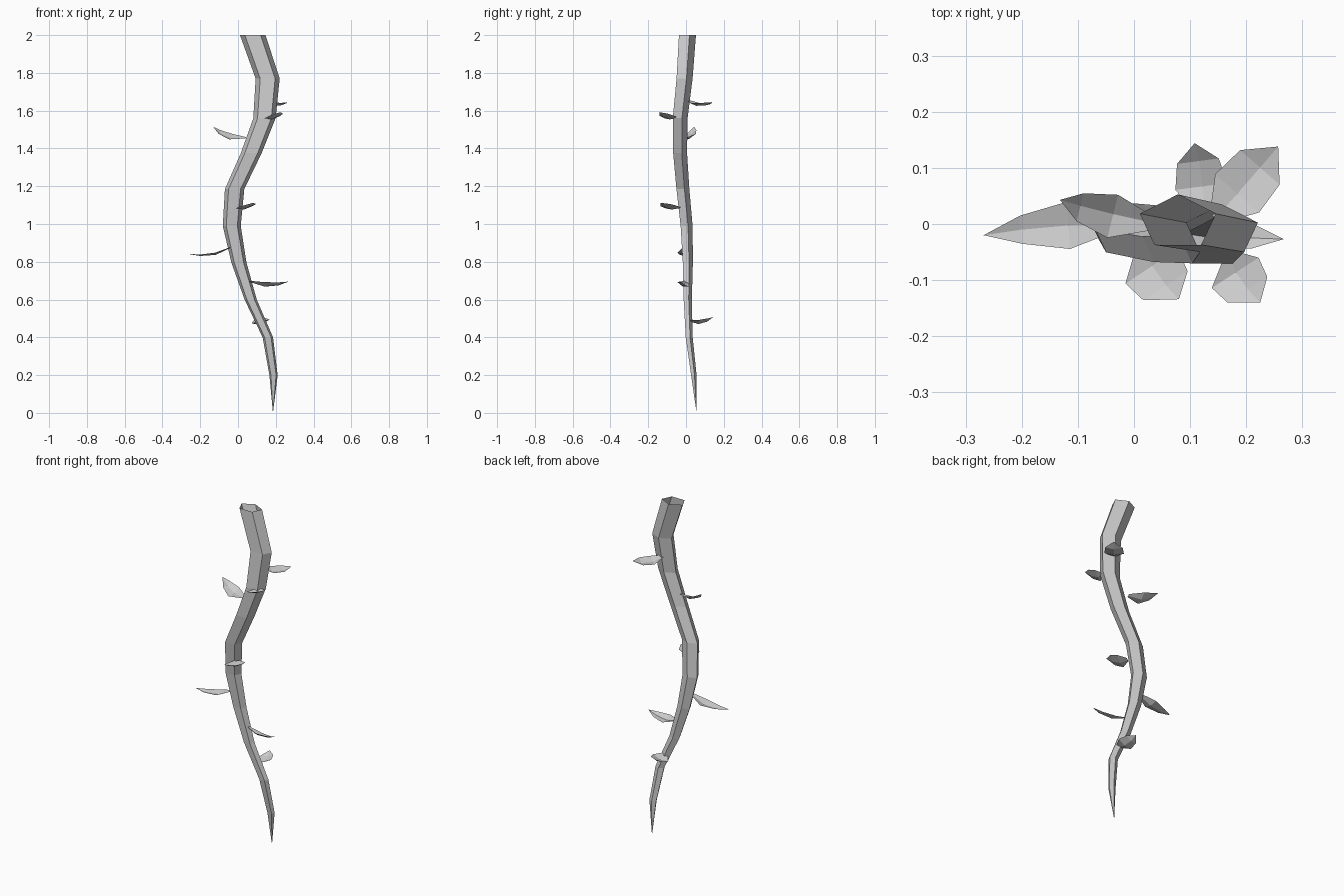
import bpy
from math import sin, cos, tau
from mathutils import Vector

UP = Vector((0, 0, 1))


def make_object(name, verts, faces):
    mesh = bpy.data.meshes.new(name)
    mesh.from_pydata([tuple(v) for v in verts], [], faces)
    mesh.update()
    ob = bpy.data.objects.new(name, mesh)
    bpy.context.collection.objects.link(ob)
    return ob


# Hanging stem: flattened pentagon rings (x, y, z, radius), open top, pointed foot
SIDES, FLAT = 5, 0.7
path = [(0.078, 0.003, 2.0, 0.071), (0.157, -0.012, 1.77, 0.067),
        (0.14, -0.035, 1.56, 0.062), (0.07, -0.035, 1.375, 0.058),
        (-0.018, -0.02, 1.185, 0.054), (-0.033, 0.0, 0.99, 0.05),
        (0.005, 0.007, 0.795, 0.042), (0.067, 0.007, 0.6, 0.034),
        (0.158, 0.015, 0.4, 0.029), (0.188, 0.04, 0.2, 0.023)]
verts, faces = [], []
for x, y, z, r in path:
    for k in range(SIDES):
        a = tau * (k / SIDES + 0.25)
        verts.append((x + r * cos(a), y + FLAT * r * sin(a), z))
for i in range(len(path) - 1):
    for k in range(SIDES):
        a, b = i * SIDES + k, i * SIDES + (k + 1) % SIDES
        faces.append((a, a + SIDES, b + SIDES, b))
verts.append((0.185, 0.056, 0.0))
last = (len(path) - 1) * SIDES
for k in range(SIDES):
    faces.append((last + k, len(verts) - 1, last + (k + 1) % SIDES))
make_object("vine_stem", verts, faces)


# Leaf: creased strip following a curve from the stem to an upturned tip
def leaf(name, base, mid, tip, half, roll, blunt):
    p0, p1, p2 = Vector(base), Vector(mid), Vector(tip)
    ctrl = 2 * p1 - (p0 + p2) / 2
    flat_dir = p2 - p0
    flat_dir.z = 0
    across = flat_dir.normalized().cross(UP)
    side = across * cos(roll) + UP * sin(roll)
    lift = UP * cos(roll) - across * sin(roll)
    verts, faces = [], []
    for t, w in ((0, 0.25), (0.4, 1), (0.75, blunt)):
        c = p0 * (1 - t) ** 2 + ctrl * 2 * t * (1 - t) + p2 * t * t
        edge, fold = side * half * w, lift * 0.006 * w
        verts += [c - edge + fold, c - fold, c + edge + fold]
    verts.append(p2)
    for i in (0, 3):
        for k in (0, 1):
            faces.append((i + k, i + k + 1, i + k + 4, i + k + 3))
    faces += [(6, 7, 9), (7, 8, 9)]
    make_object(name, verts, faces)


# base, middle, tip, half width, roll, relative width near tip
leaves = [
    ((0.125, 0.015, 0.487), (0.12, 0.08, 0.478), (0.108, 0.144, 0.507), 0.048, 0.22, 0.8),
    ((0.06, 0.0, 0.695), (0.16, -0.018, 0.674), (0.267, -0.027, 0.695), 0.035, 0.35, 0.65),
    ((-0.035, -0.003, 0.878), (-0.14, -0.004, 0.838), (-0.268, -0.02, 0.842), 0.042, 0.0, 0.6),
    ((0.015, -0.035, 1.085), (0.038, -0.085, 1.085), (0.08, -0.134, 1.112), 0.056, -0.12, 0.85),
    ((0.04, 0.0, 1.455), (-0.055, 0.02, 1.462), (-0.132, 0.043, 1.515), 0.042, 0.35, 0.65),
    ((0.17, -0.055, 1.562), (0.186, -0.095, 1.562), (0.225, -0.14, 1.592), 0.05, -0.12, 0.85),
    ((0.145, 0.01, 1.655), (0.195, 0.067, 1.63), (0.257, 0.138, 1.645), 0.052, 0.05, 0.9),
]
for n, data in enumerate(leaves, 1):
    leaf(f"leaf_{n}", *data)
